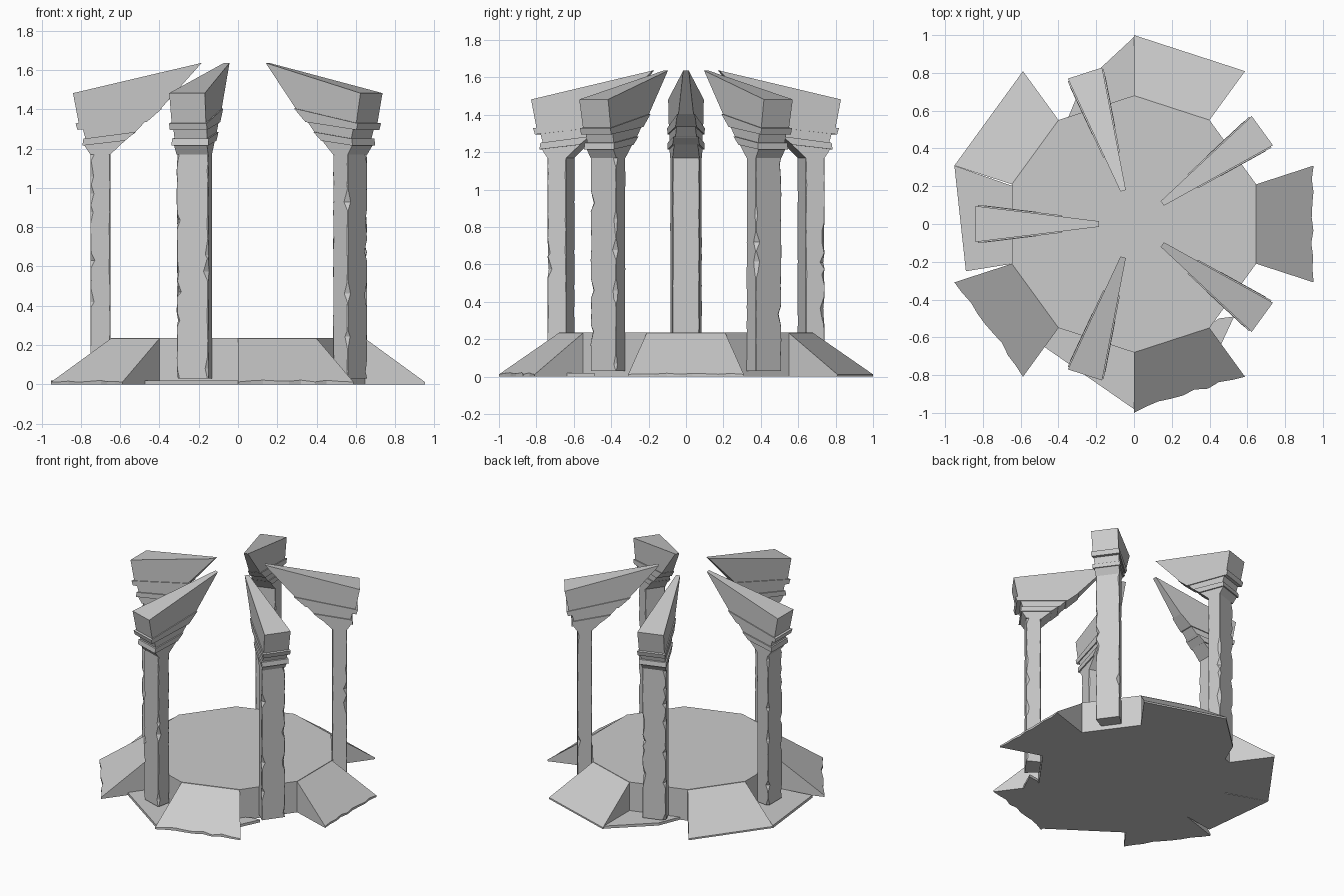
import bpy, bmesh, math, random
from mathutils import Matrix, Vector

if "Cube" in bpy.data.objects:
    bpy.data.objects.remove(bpy.data.objects["Cube"])

random.seed(7)
TOP = 0.237


def polar(r, deg, z):
    a = math.radians(deg)
    return Vector((r * math.cos(a), r * math.sin(a), z))


def finish(bm, name):
    bmesh.ops.recalc_face_normals(bm, faces=bm.faces)
    me = bpy.data.meshes.new(name)
    bm.to_mesh(me)
    bm.free()
    ob = bpy.data.objects.new(name, me)
    bpy.context.collection.objects.link(ob)
    return ob


def loft(bm, rings):
    """Closed solid through rings with equal point counts."""
    vs = [[bm.verts.new(p) for p in ring] for ring in rings]
    n = len(vs[0])
    for a, b in zip(vs, vs[1:]):
        for i in range(n):
            j = (i + 1) % n
            bm.faces.new((a[i], a[j], b[j], b[i]))
    bm.faces.new(vs[0][::-1])
    bm.faces.new(vs[-1])


def half_width(r):
    return 0.123 * r - 0.008


def wedge(bm, profile, extra=0.0):
    """Radial side profile, thinner towards the centre."""
    loft(bm, [[(r, s * (half_width(r) + extra), z) for r, z in profile] for s in (-1, 1)])


def shaft_ring(z, chips):
    """Four-cornered section with chipped corners."""
    r0, r1 = 0.65, 0.752
    corners = [Vector((r, s * half_width(r), z)) for r, s in ((r0, -1), (r1, -1), (r1, 1), (r0, 1))]
    ring = []
    for i, c in enumerate(corners):
        for other in (corners[i - 1], corners[(i + 1) % 4]):
            ring.append(c + (other - c).normalized() * chips[i])
    return ring


# Raised decagonal floor
bm = bmesh.new()
loft(bm, [[polar(0.68, 18 + 36 * i, z) for i in range(10)] for z in (0.0, TOP)])
finish(bm, "raised_floor")

# Five sloping ramps on alternate sides, with worn outer edges
for k in range(5):
    mid = 72 * k
    bm = bmesh.new()
    inner = [polar(0.675, mid - 18, TOP), polar(0.675, mid + 18, TOP)]
    a, b = polar(1.0, mid - 18, 0.012), polar(1.0, mid + 18, 0.012)
    toe = []
    for i in range(10):
        p = a.lerp(b, i / 9)
        wear = random.uniform(0, 0.02) if 0 < i < 9 and k in (0, 3, 4) else 0
        toe.append(p * (1 - wear) + Vector((0, 0, wear * 0.5)))
    top = [bm.verts.new(p) for p in inner]
    edge = [bm.verts.new(p) for p in toe]
    low = [bm.verts.new((p.x, p.y, 0)) for p in toe]
    root = [bm.verts.new((p.x, p.y, 0)) for p in inner]
    bm.faces.new([top[1], top[0]] + edge)
    for i in range(9):
        bm.faces.new((edge[i], low[i], low[i + 1], edge[i + 1]))
    bm.faces.new((top[0], root[0], low[0], edge[0]))
    bm.faces.new((top[1], edge[9], low[9], root[1]))
    bm.faces.new([root[0], root[1]] + low[::-1])
    bm.faces.new((top[0], top[1], root[1], root[0]))
    finish(bm, f"ramp_{k + 1}")

# Broken floor slabs left in some niches
slabs = {
    "niche_slab_left": [(-0.64, 0.2), (-0.951, 0.309), (-0.89, -0.25), (-0.64, -0.21)],
    "niche_slab_front": [(0, -0.67), (-0.39, -0.54), (-0.49, -0.64), (0, -0.98)],
    "niche_slab_back": [(0, 0.67), (0, 0.99), (-0.28, 0.73), (-0.35, 0.56)],
    "niche_slab_right": [(0.39, -0.54), (0.45, -0.5), (0.53, -0.49), (0.46, -0.64)],
}
for name, outline in slabs.items():
    bm = bmesh.new()
    loft(bm, [[(x, y, 0.0) for x, y in outline],
              [(x, y, 0.02) for x, y in outline]])
    finish(bm, name)

# Five columns with stepped capitals reaching inwards
neck = [(0.752, 1.17), (0.785, 1.22), (0.57, 1.245), (0.65, 1.17)]
band_low = [(0.792, 1.215), (0.787, 1.25), (0.52, 1.285), (0.575, 1.24)]
frieze = [(0.775, 1.245), (0.79, 1.30), (0.47, 1.34), (0.53, 1.275)]
band_high = [(0.817, 1.295), (0.827, 1.328), (0.385, 1.405), (0.465, 1.335)]
block = [(0.81, 1.325), (0.84, 1.482), (0.185, 1.636), (0.40, 1.395)]
for k in range(5):
    bm = bmesh.new()
    rings = []
    for i in range(24):
        z = 0.03 + (1.175 - 0.03) * i / 23
        if 0 < i < 23:
            z += random.uniform(-0.018, 0.018)
        chips = [random.uniform(0.012, 0.026) if random.random() < 0.15 and c in (1, 2)
                 else random.uniform(0.001, 0.006) for c in range(4)]
        rings.append(shaft_ring(z, chips))
    loft(bm, rings)
    for profile, extra in ((neck, 0.0), (band_low, 0.009), (frieze, 0.0),
                           (band_high, 0.007), (block, 0.0)):
        wedge(bm, profile, extra)
    bm.transform(Matrix.Rotation(math.radians(36 + 72 * k), 4, 'Z'))
    finish(bm, f"column_{k + 1}")
